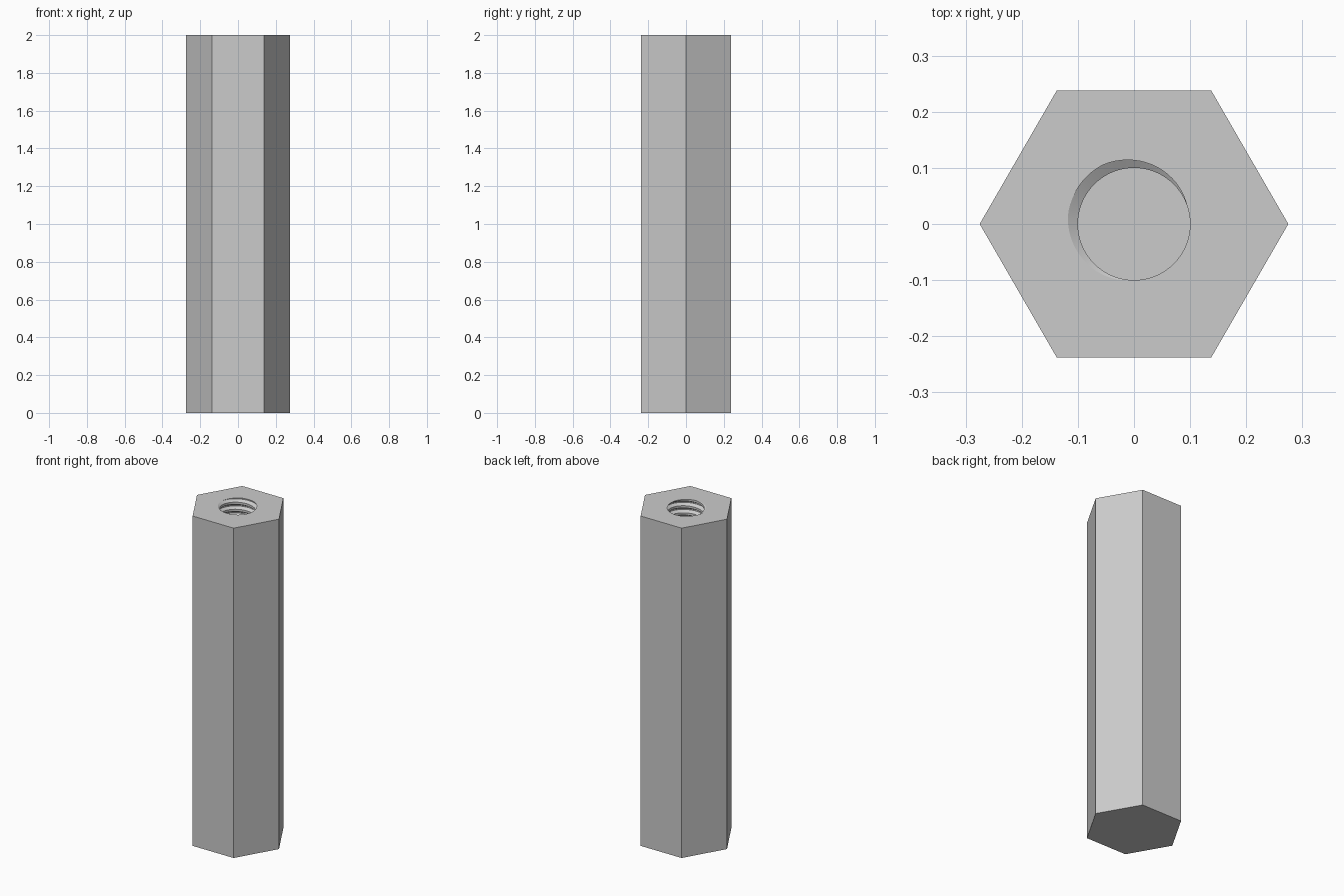
import bpy, bmesh
from math import pi, sin, cos

cube = bpy.data.objects.get("Cube")
if cube:
    bpy.data.objects.remove(cube, do_unlink=True)

HEIGHT, HEX_R = 2.0, 0.275
MINOR, MAJOR, PITCH = 0.1, 0.119, 0.043
FLOOR = HEIGHT - 0.6
SEG = 64
# thread groove, as offsets from its centre in turns of pitch
STEPS = (-0.345, -0.075, 0.075, 0.345)
PHASE = 145 / 360


def groove_radius(turn, z):
    """Radius of the threaded hole at an angle (in turns) and a height."""
    t = (z - HEIGHT) / PITCH - turn + PHASE
    off = abs((t + 0.5) % 1 - 0.5)
    k = min(max((STEPS[3] - off) / (STEPS[3] - STEPS[2]), 0), 1)
    return MINOR + (MAJOR - MINOR) * k


def ring_edges(bm, z):
    return [e for e in bm.edges if e.is_boundary
            and all(abs(v.co.z - z) < 1e-4 for v in e.verts)]


bm = bmesh.new()

# helical wall of the blind hole, trimmed level at the mouth and the floor
turns = int((HEIGHT - FLOOR) / PITCH) + 3
rows = [k + s for k in range(-turns, 3) for s in STEPS]
grid = []
for row in rows:
    line = []
    for i in range(SEG + 1):
        turn = i / SEG
        z = HEIGHT + PITCH * (row + turn - PHASE)
        z = min(max(z, FLOOR), HEIGHT)
        r = groove_radius(turn, z)
        line.append(bm.verts.new((r * cos(2 * pi * turn), r * sin(2 * pi * turn), z)))
    grid.append(line)
for low, high in zip(grid, grid[1:]):
    for i in range(SEG):
        quad = (low[i], high[i], high[i + 1], low[i + 1])
        if max(v.co.z for v in quad) - min(v.co.z for v in quad) > 1e-5:
            bm.faces.new(quad)
bmesh.ops.delete(bm, geom=[v for v in bm.verts if not v.link_faces], context='VERTS')
bmesh.ops.remove_doubles(bm, verts=bm.verts, dist=1e-5)

# flat floor of the hole
bmesh.ops.triangle_fill(bm, edges=ring_edges(bm, FLOOR), use_beauty=True)
mouth = ring_edges(bm, HEIGHT)

# hexagonal outside with a closed base
corners = [(HEX_R * cos(i * pi / 3), HEX_R * sin(i * pi / 3)) for i in range(6)]
base = [bm.verts.new((x, y, 0)) for x, y in corners]
top = [bm.verts.new((x, y, HEIGHT)) for x, y in corners]
bm.faces.new(base[::-1])
for i in range(6):
    j = (i + 1) % 6
    bm.faces.new((base[i], base[j], top[j], top[i]))

# top face around the mouth
rim = [bm.edges.get((top[i], top[(i + 1) % 6])) for i in range(6)]
bmesh.ops.triangle_fill(bm, edges=rim + mouth, use_beauty=True)
bmesh.ops.recalc_face_normals(bm, faces=bm.faces)

mesh = bpy.data.meshes.new("threaded_hex_standoff")
bm.to_mesh(mesh)
bm.free()
body = bpy.data.objects.new("threaded_hex_standoff", mesh)
bpy.context.collection.objects.link(body)

# plain grey metal
grey = bpy.data.materials.new("grey_metal")
grey.use_nodes = True
grey.diffuse_color = (0.6, 0.6, 0.6, 1)
grey.node_tree.nodes["Principled BSDF"].inputs["Base Color"].default_value = (0.6, 0.6, 0.6, 1)
mesh.materials.append(grey)

bpy.context.view_layer.objects.active = body
body.select_set(True)
bpy.ops.object.shade_smooth_by_angle(angle=pi / 6)
